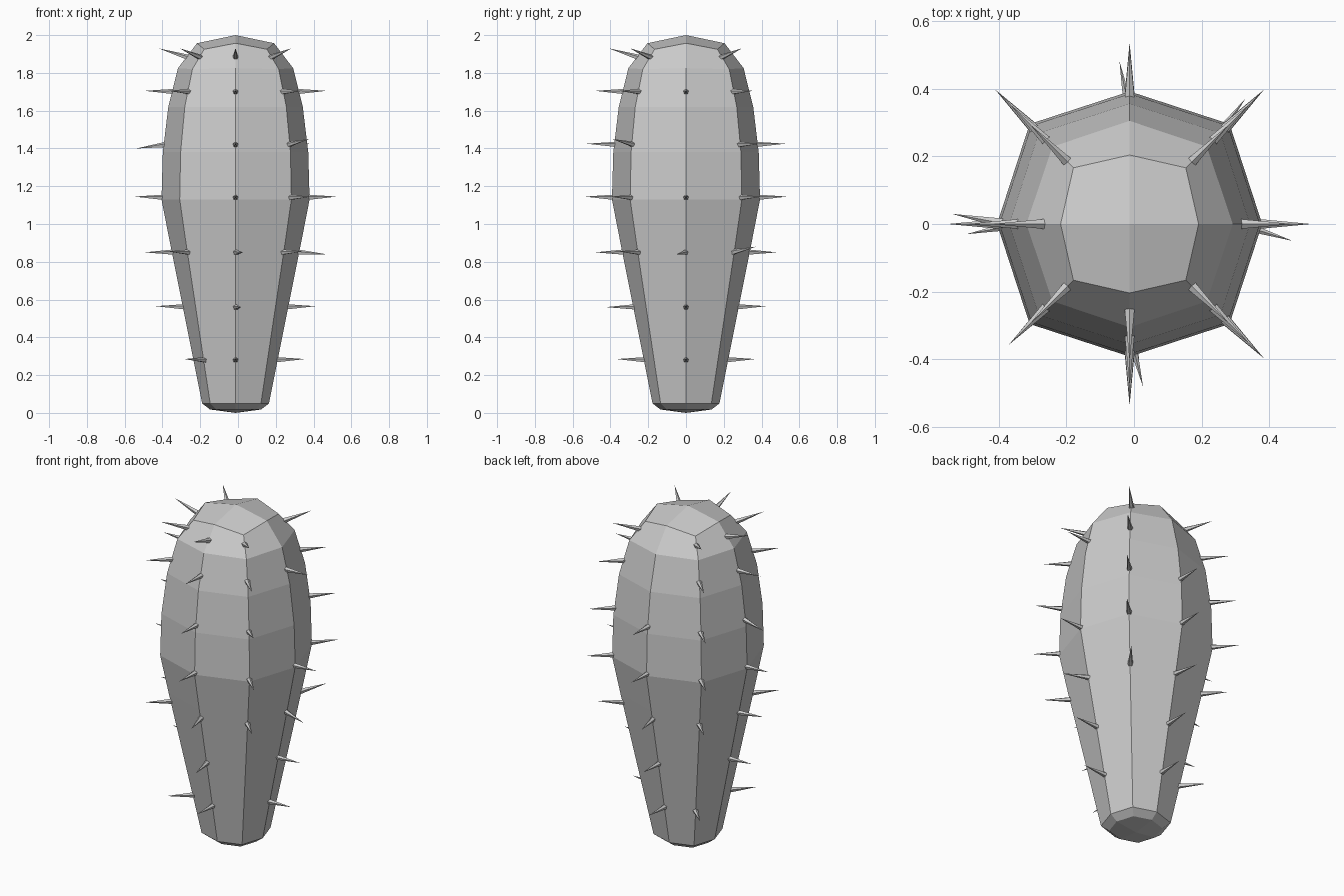
import bpy, bmesh
from math import cos, sin, radians
from mathutils import Vector, Matrix

if "Cube" in bpy.data.objects:
    bpy.data.objects.remove(bpy.data.objects["Cube"])

CX = -0.013  # trunk axis offset in x

# Profiles (radius, z): ribs on the axes and the slightly wider diagonal ribs
AXIS = [(0.135, 0.018), (0.177, 0.05), (0.347, 0.90), (0.392, 1.13), (0.385, 1.38),
        (0.356, 1.62), (0.305, 1.825), (0.204, 1.957)]
DIAG = [(0.145, 0.018), (0.190, 0.05), (0.371, 0.90), (0.418, 1.13), (0.411, 1.38),
        (0.380, 1.62), (0.323, 1.82), (0.235, 1.925)]


def profile(angle):
    return DIAG if angle % 90 else AXIS


def radius_at(angle, z):
    pts = profile(angle)
    for (r0, z0), (r1, z1) in zip(pts, pts[1:]):
        if z0 <= z <= z1:
            return r0 + (r1 - r0) * (z - z0) / (z1 - z0)
    return pts[-1][0]


def make_object(name, bm):
    bmesh.ops.recalc_face_normals(bm, faces=bm.faces)
    mesh = bpy.data.meshes.new(name)
    bm.to_mesh(mesh)
    bm.free()
    obj = bpy.data.objects.new(name, mesh)
    bpy.context.collection.objects.link(obj)
    return obj


# Trunk: eight-sided tapered body with four-quad caps
bm = bmesh.new()
rings = []
for i in range(len(AXIS)):
    ring = []
    for a in range(0, 360, 45):
        r, z = profile(a)[i]
        ring.append(bm.verts.new((CX + r * cos(radians(a)), r * sin(radians(a)), z)))
    rings.append(ring)
for lo, hi in zip(rings, rings[1:]):
    for k in range(8):
        n = (k + 1) % 8
        bm.faces.new((lo[k], lo[n], hi[n], hi[k]))
for ring, z in ((rings[0], 0.0), (rings[-1], 2.0)):
    tip = bm.verts.new((CX, 0, z))
    for k in range(0, 8, 2):
        bm.faces.new((tip, ring[k], ring[k + 1], ring[(k + 2) % 8]))
make_object("cactus_trunk", bm)

# Spines: heights present on each rib, keyed by rib angle
SPINES = {
    0: (0.28, 0.56, 0.85, 1.14, 1.70),
    45: (0.85, 1.14, 1.42, 1.70, 1.88),
    90: (0.28, 0.56, 0.85, 1.14, 1.42),
    135: (0.28, 0.85, 1.14, 1.42, 1.70, 1.88),
    180: (0.56, 0.85, 1.14, 1.42, 1.70, 1.88),
    225: (0.28, 0.85, 1.70, 1.88),
    270: (0.28, 0.56, 0.85, 1.14, 1.42, 1.70, 1.88),
    315: (0.85, 1.14, 1.42, 1.70, 1.88),
}
# Leaning spines: (sideways, upward) shift of the tip
LEAN = {(45, 0.85): (0.02, 0.03), (315, 1.42): (0.0, 0.03), (0, 0.85): (-0.05, -0.01),
        (180, 0.85): (0.03, 0.0), (180, 1.42): (-0.03, -0.02), (270, 0.56): (0.03, 0.0),
        (270, 0.85): (0.04, 0.0), (90, 0.85): (0.03, 0.0)}

bm = bmesh.new()
for angle, heights in SPINES.items():
    out = Vector((cos(radians(angle)), sin(radians(angle)), 0))
    side = Vector((-out.y, out.x, 0))
    for z in heights:
        r = radius_at(angle, z)
        s, up = LEAN.get((angle, z), (0.0, 0.05 if z > 1.8 else 0.005))
        base = Vector((CX, 0, z)) + out * (r - 0.015)
        tip = Vector((CX, 0, z + up)) + out * (r + 0.145) + side * s
        d = tip - base
        mat = Matrix.Translation((base + tip) / 2) @ d.to_track_quat('Z', 'Y').to_matrix().to_4x4()
        bmesh.ops.create_cone(bm, cap_ends=True, segments=5, radius1=0.016, radius2=0,
                              depth=d.length, matrix=mat)
make_object("cactus_spines", bm)
